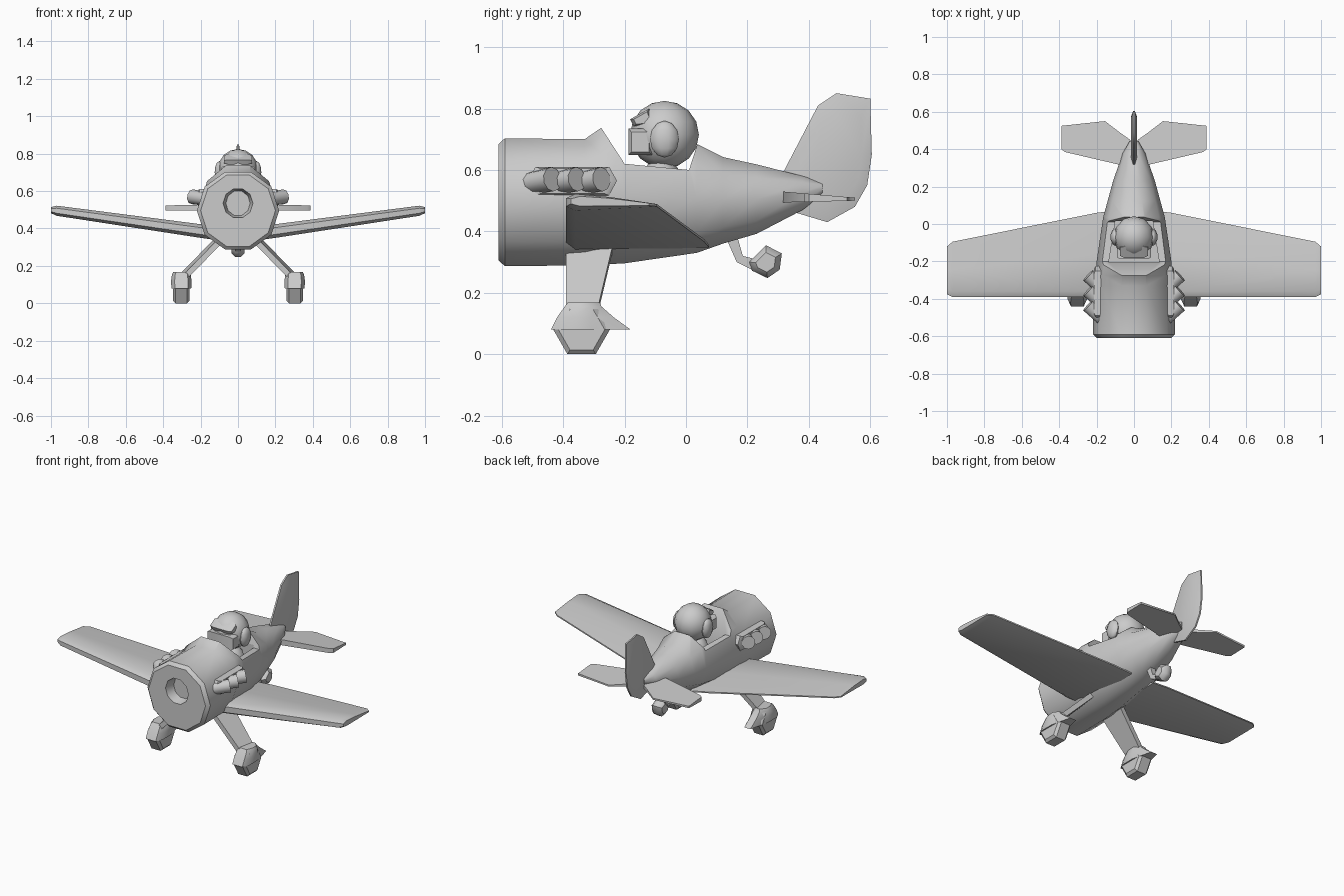
import bpy, bmesh
from math import cos, sin, pi, radians
from mathutils import Vector, Matrix

if "Cube" in bpy.data.objects:
    bpy.data.objects.remove(bpy.data.objects["Cube"])


def finish(name, bm, angle=45):
    bmesh.ops.recalc_face_normals(bm, faces=bm.faces)
    me = bpy.data.meshes.new(name)
    bm.to_mesh(me)
    bm.free()
    ob = bpy.data.objects.new(name, me)
    bpy.context.collection.objects.link(ob)
    bpy.ops.object.select_all(action='DESELECT')
    ob.select_set(True)
    bpy.context.view_layer.objects.active = ob
    bpy.ops.object.shade_smooth_by_angle(angle=radians(angle))
    return ob


def loft(name, rings, sx=1, angle=45):
    """Skin equal-length rings of points and cap both ends; sx=-1 mirrors."""
    bm = bmesh.new()
    vs = [[bm.verts.new((sx * x, y, z)) for x, y, z in r] for r in rings]
    n = len(rings[0])
    for a, b in zip(vs, vs[1:]):
        for i in range(n):
            j = (i + 1) % n
            bm.faces.new((a[i], a[j], b[j], b[i]))
    bm.faces.new(vs[0])
    bm.faces.new(vs[-1])
    return finish(name, bm, angle)


def ball(name, center, size, u=12, v=8):
    bm = bmesh.new()
    bmesh.ops.create_uvsphere(bm, u_segments=u, v_segments=v, radius=1)
    bmesh.ops.transform(bm, matrix=Matrix.Translation(center) @ Matrix.Diagonal((*size, 1)), verts=bm.verts)
    return finish(name, bm)


def side_slab(name, outline, layers, sx=1, angle=45):
    """Side-view outline (y, z) stacked through (x, scale) layers."""
    cy = sum(p[0] for p in outline) / len(outline)
    cz = sum(p[1] for p in outline) / len(outline)
    return loft(name, [[(x, cy + (y - cy) * s, cz + (z - cz) * s) for y, z in outline]
                       for x, s in layers], sx, angle)


def cut(ob, cutter):
    m = ob.modifiers.new("cut", 'BOOLEAN')
    m.operation = 'DIFFERENCE'
    m.solver = 'EXACT'
    m.object = cutter
    bpy.context.view_layer.objects.active = ob
    bpy.ops.object.modifier_apply(modifier=m.name)
    bpy.data.objects.remove(cutter)


# Ten-sided fuselage with nose opening: (y, half width, z bottom, z top)
stations = [(-.55, .065, .47, .60), (-.61, .08, .458, .612), (-.61, .20, .305, .685),
            (-.59, .22, .287, .703), (-.33, .215, .289, .70), (-.275, .205, .292, .738),
            (-.20, .20, .296, .73), (.035, .165, .33, .685), (.12, .142, .36, .642),
            (.23, .112, .392, .618), (.38, .06, .47, .58), (.445, .022, .52, .56)]
rings = []
for y, w, zb, zt in stations:
    h = (zt - zb) / 2 / sin(radians(72))
    rings.append([(w * cos(i * pi / 5), y, (zb + zt) / 2 + h * sin(i * pi / 5)) for i in range(10)])
fuselage = loft("fuselage", rings)

# Cockpit opening
cut(fuselage, side_slab("sill_cutter", [(-.276, .737), (-.20, .62), (.01, .60), (.037, .684),
                                        (.05, .9), (-.276, .9)], [(-.4, 1), (.4, 1)]))
plan = [(-.135, -.205), (.135, -.205), (.10, .015), (-.10, .015)]
cut(fuselage, loft("well_cutter", [[(x, y, z) for x, y in plan] for z in (.48, .9)]))
fuselage.select_set(True)
bpy.ops.object.shade_smooth_by_angle(angle=radians(40))


# Wing section: x, leading y, trailing y, z bottom, z top, trailing z
def wing_ring(x, yl, yt, zb, zt, ze):
    t = zt - zb
    return [(x, yl, zb + .25 * t), (x, yl, zb + .75 * t), (x, yl + .03, zt),
            (x, yl + .5 * (yt - yl), zt - .2 * t), (x, yt, ze + .004), (x, yt, ze - .004),
            (x, yl + .03, zb)]


for side, sx in (("right", 1), ("left", -1)):
    loft(side + "_wing", [wing_ring(.08, -.39, .075, .333, .408, .352),
                          wing_ring(.20, -.39, .06, .35, .423, .37),
                          wing_ring(.97, -.39, -.095, .468, .522, .485),
                          wing_ring(1.0, -.375, -.12, .482, .514, .488)], sx)

    # Tailplane: thin plan outline, thick at the front
    tail = [(.02, .32), (.07, .315), (.37, .385), (.388, .40), (.388, .525), (.155, .55), (.07, .485), (.02, .45)]
    loft(side + "_tailplane",
         [[(x, y, .512 - (y - .31) * .03 + s * (.018 - .055 * (y - .31))) for x, y in tail]
          for s in (-1, 1)], sx)

    # Exhaust plate and three stub pipes
    plate = [(-.515, .565), (-.49, .517), (-.25, .517), (-.225, .565), (-.25, .61), (-.49, .61)]
    side_slab(side + "_exhaust_plate", plate, [(.13, 1), (.205, 1), (.215, .88)], sx)
    for k in range(3):
        bm = bmesh.new()
        bmesh.ops.create_cone(bm, cap_ends=True, segments=10, radius1=.036, radius2=.04, depth=.12)
        axis = Vector((sx * .72, .68, .12)).normalized()
        end = Vector((sx * .245, -.435 + k * .08, .57))
        rot = axis.to_track_quat('Z', 'Y').to_matrix().to_4x4()
        bmesh.ops.transform(bm, matrix=Matrix.Translation(end - axis * .06) @ rot, verts=bm.verts)
        finish(f"{side}_exhaust_pipe_{k + 1}", bm)

    # Landing gear leg, wheel fairing and hexagonal wheel
    loft(side + "_gear_leg", [[(x - .022, y0, z), (x, y0, z + .02), (x + .022, y1, z + .02), (x, y1, z)]
                              for x, z, y0, y1 in ((.08, .35, -.39, -.235), (.285, .14, -.39, -.285))], sx)
    levels = [(.08, -.44, -.18, .053), (.12, -.42, -.235, .055), (.155, -.395, -.275, .05), (.168, -.385, -.28, .042)]
    loft(side + "_wheel_fairing",
         [[(.303 - .65 * w, y0, z), (.303 + .65 * w, y0, z), (.303 + w, y0 + .04, z), (.303 + w, -.31, z),
           (.303 + .4 * w, y1, z), (.303 - .4 * w, y1, z), (.303 - w, -.31, z), (.303 - w, y0 + .04, z)]
          for z, y0, y1, w in levels], sx)
    hexa = [(-.34 + .092 * cos(i * pi / 3), .08 + .0924 * sin(i * pi / 3)) for i in range(6)]
    side_slab(side + "_wheel", hexa, [(.258, .82), (.272, 1), (.334, 1), (.348, .82)], sx, 30)

    # Helmet ear pad
    ball(side + "_ear_pad", (sx * .10, -.07, .70), (.026, .047, .06), 10, 6)

# Fin and rudder with rounded leading edge
fin = [(.31, .58), (.43, .81), (.49, .85), (.60, .832), (.605, .65), (.59, .55), (.55, .48), (.46, .43), (.36, .46)]
side_slab("tail_fin", fin, [(-.016, .72), (-.005, 1), (.005, 1), (.016, .72)])

# Tail wheel and bent strut
loft("tail_strut", [[(-w, y0, z0), (w, y0, z0), (w, y1, z1), (-w, y1, z1)]
                    for w, y0, z0, y1, z1 in ((.018, .13, .38, .165, .39), (.016, .165, .30, .185, .32),
                                              (.016, .225, .27, .225, .31))])
tw = [(.205, .30), (.26, .355), (.312, .328), (.305, .275), (.265, .248), (.215, .272)]
side_slab("tail_wheel", tw, [(-.036, .6), (-.015, 1), (.015, 1), (.036, .6)])

# Pilot: helmet, body, goggles and peak
ball("pilot_helmet", (0, -.07, .715), (.108, .112, .11))
ball("pilot_body", (0, -.08, .54), (.095, .075, .10), 10, 6)
side_slab("pilot_goggles", [(-.188, .648), (-.188, .735), (-.11, .735), (-.11, .648)],
          [(-.09, .75), (-.075, 1), (.075, 1), (.09, .75)])
side_slab("helmet_peak", [(-.182, .765), (-.17, .742), (-.10, .75), (-.12, .80)],
          [(-.075, .7), (-.05, 1), (.05, 1), (.075, .7)])
